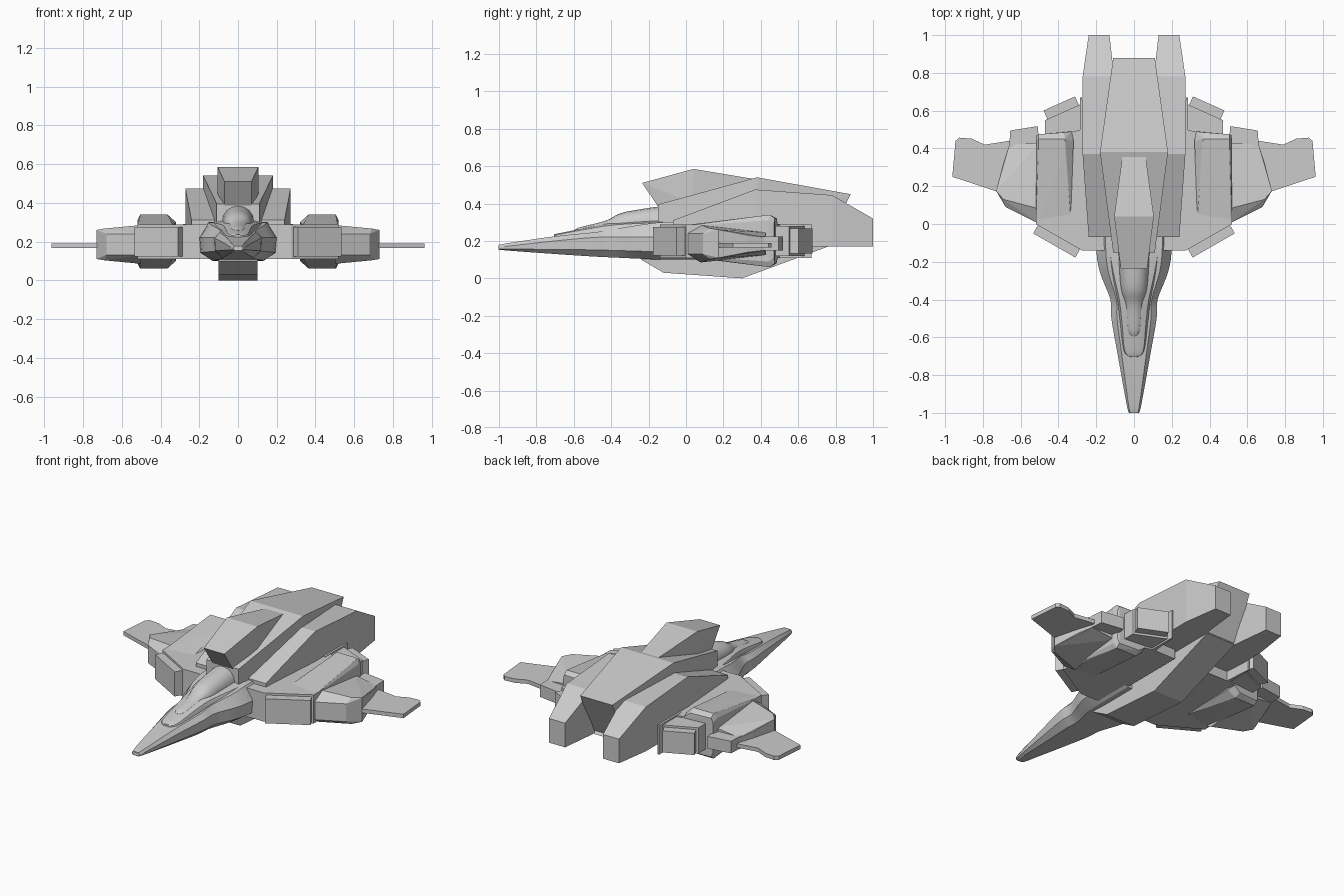
import bpy, bmesh
from mathutils import Vector

if "Cube" in bpy.data.objects:
    bpy.data.objects.remove(bpy.data.objects["Cube"])


def finish(name, bm, mirror=False, smooth=False):
    bmesh.ops.recalc_face_normals(bm, faces=bm.faces)
    me = bpy.data.meshes.new(name)
    bm.to_mesh(me)
    bm.free()
    ob = bpy.data.objects.new(name, me)
    bpy.context.collection.objects.link(ob)
    if mirror:
        mod = ob.modifiers.new("mirror", 'MIRROR')
        mod.use_mirror_merge = False
    if smooth:
        bpy.ops.object.select_all(action='DESELECT')
        ob.select_set(True)
        bpy.context.view_layer.objects.active = ob
        bpy.ops.object.shade_smooth_by_angle(angle=0.5)
    return ob


def hull(name, pts, mirror=True):
    """Convex faceted block around a few corner points."""
    bm = bmesh.new()
    for p in pts:
        bm.verts.new(p)
    res = bmesh.ops.convex_hull(bm, input=bm.verts)
    junk = [v for v in res["geom_interior"] if isinstance(v, bmesh.types.BMVert)]
    bmesh.ops.delete(bm, geom=junk, context='VERTS')
    bmesh.ops.dissolve_limit(bm, angle_limit=0.02, verts=bm.verts, edges=bm.edges)
    return finish(name, bm, mirror)


def prism(name, pts, z0, z1, recess=None):
    """Plan outline extruded in z; the face looking along recess is sunk in."""
    bm = bmesh.new()
    f = bm.faces.new([bm.verts.new((x, y, z0)) for x, y in pts])
    up = bmesh.ops.extrude_face_region(bm, geom=[f])
    for v in up["geom"]:
        if isinstance(v, bmesh.types.BMVert):
            v.co.z = z1
    bmesh.ops.recalc_face_normals(bm, faces=bm.faces)
    if recess:
        d = Vector(recess).normalized()
        face = max(bm.faces, key=lambda q: q.normal.dot(d))
        bmesh.ops.inset_region(bm, faces=[face], thickness=0.018)
        sunk = bmesh.ops.extrude_face_region(bm, geom=[face])
        n = face.normal.copy()
        bmesh.ops.translate(bm, vec=-n * 0.05,
                            verts=[v for v in sunk["geom"] if isinstance(v, bmesh.types.BMVert)])
        if face.is_valid:
            bm.faces.remove(face)
    return finish(name, bm, True)


def loft(name, rows, section, steps=4):
    """Splined rows of (y, half width, bottom, middle, top) skinned with a section."""
    rows = [Vector(r) for r in rows]
    path = []
    for i in range(len(rows) - 1):
        a, b = rows[i], rows[i + 1]
        p, q = rows[max(i - 1, 0)], rows[min(i + 2, len(rows) - 1)]
        for s in range(steps):
            t = s / steps
            path.append(a + 0.5 * t * ((b - p) + t * ((2 * p - 5 * a + 4 * b - q)
                                                   + t * (3 * (a - b) + q - p))))
    path.append(rows[-1])
    bm = bmesh.new()
    rings = []
    for y, w, zb, zm, zt in path:
        half = [(w * u, zm + (v * (zt - zm) if v > 0 else v * (zm - zb))) for u, v in section]
        ring = half + [(-x, z) for x, z in reversed(half) if x > 1e-6]
        rings.append([bm.verts.new((x, y, z)) for x, z in ring])
    for a, b in zip(rings, rings[1:]):
        for i in range(len(a)):
            j = (i + 1) % len(a)
            bm.faces.new((a[i], a[j], b[j], b[i]))
    bm.faces.new(rings[0])
    bm.faces.new(rings[-1])
    return finish(name, bm, smooth=True)


# Nose fuselage, raised deck and canopy
loft("nose_fuselage", [
    (-1.0, .022, .155, .165, .175), (-.97, .036, .15, .17, .185),
    (-.7, .085, .13, .2, .225), (-.5, .12, .117, .218, .245), (-.4, .125, .112, .22, .26),
    (-.25, .182, .105, .22, .285), (-.12, .2, .1, .22, .3), (.1, .2, .1, .22, .3)],
    [(.65, -1), (.97, -.65), (1, 0), (.75, 1)])
loft("cockpit_deck", [
    (-.705, .02, .19, .21, .236), (-.67, .058, .19, .22, .243), (-.52, .075, .2, .24, .273),
    (-.4, .092, .2, .25, .295), (-.25, .13, .2, .26, .305), (-.1, .16, .2, .26, .31)],
    [(1, -1), (1, 0), (.85, .75), (.5, 1)])
loft("canopy", [
    (-.595, .016, .2, .245, .26), (-.56, .033, .2, .26, .275), (-.43, .045, .22, .28, .308),
    (-.35, .068, .23, .29, .348), (-.24, .078, .24, .3, .37), (-.1, .085, .24, .3, .39)],
    [(1, -1), (1, 0), (.92, .4), (.7, .72), (.38, .93), (0, 1)])

# Central spine: each station is (y, z, half width)
def stations(name, rows):
    hull(name, [(s * w, y, z) for y, z, w in rows for s in (1, -1)], mirror=False)


stations("upper_body", [(-.15, .395, .11), (.38, .54, .18), (.88, .45, .11),
                        (-.15, .22, .11), (.38, .17, .18), (.74, .17, .12)])
stations("dorsal_block", [(-.235, .51, .07), (.04, .585, .105), (.37, .53, .06),
                          (-.15, .385, .07), (.04, .4, .105), (.34, .45, .06)])
stations("belly_keel", [(-.24, .1, .1), (-.12, .03, .1), (.3, 0, .1), (.76, .17, .1),
                        (.7, .25, .1), (-.2, .2, .1)])

# Rear thruster blocks: (y, bottom, top, inner x, outer x)
hull("thruster_block", [(x, y, z) for y, zb, zt, xi, xo in [
    (-.07, .2, .31, .1, .24), (.37, .17, .475, .1, .272), (.78, .17, .445, .105, .272),
    (1.0, .17, .32, .13, .24)] for x in (xi, xo) for z in (zb, zt)])

# Wing root with sunk intake, rear nozzle and its side lip
prism("intake_wing_root", [(.12, -.14), (.275, -.14), (.52, 0), (.52, .44), (.28, .5), (.12, .5)],
      .11, .288, (.14, -.245, 0))
prism("rear_nozzle", [(.28, .45), (.47, .42), (.47, .55), (.28, .635)], .12, .28, (.085, .19, 0))
prism("nozzle_lip", [(.26, .45), (.285, .45), (.285, .67), (.275, .67)], .11, .29)

# Nacelle hump, swelling above and below the wing root
Z = .2
hull("nacelle", [(x, y, Z + s * h) for x, y, h in [
    (.335, .03, .085), (.51, 0, .085), (.52, .0, .08),
    (.32, .44, .1), (.365, .38, .132), (.365, .45, .14), (.505, .38, .132), (.505, .45, .14),
    (.52, .44, .11), (.33, .49, .09), (.37, .485, .12), (.505, .475, .12), (.515, .47, .09)]
    for s in (1, -1)])

# Outer wing shoulder, flap and thin tip blade
hull("wing_shoulder", [(x, y, .185 + s * h) for x, y, h in [
    (.5, 0, .055), (.68, .09, .055), (.5, .08, .1), (.69, .13, .082), (.73, .175, .075),
    (.69, .33, .045), (.66, .42, .035), (.5, .43, .06)] for s in (1, -1)])
prism("wing_flap", [(.49, .3), (.66, .3), (.66, .42), (.655, .495), (.51, .518)], .15, .225)
prism("wing_tip_blade", [(.6, .125), (.72, .17), (.962, .25), (.945, .44), (.925, .457), (.86, .452),
                         (.79, .42), (.6, .45)], .166, .19)
